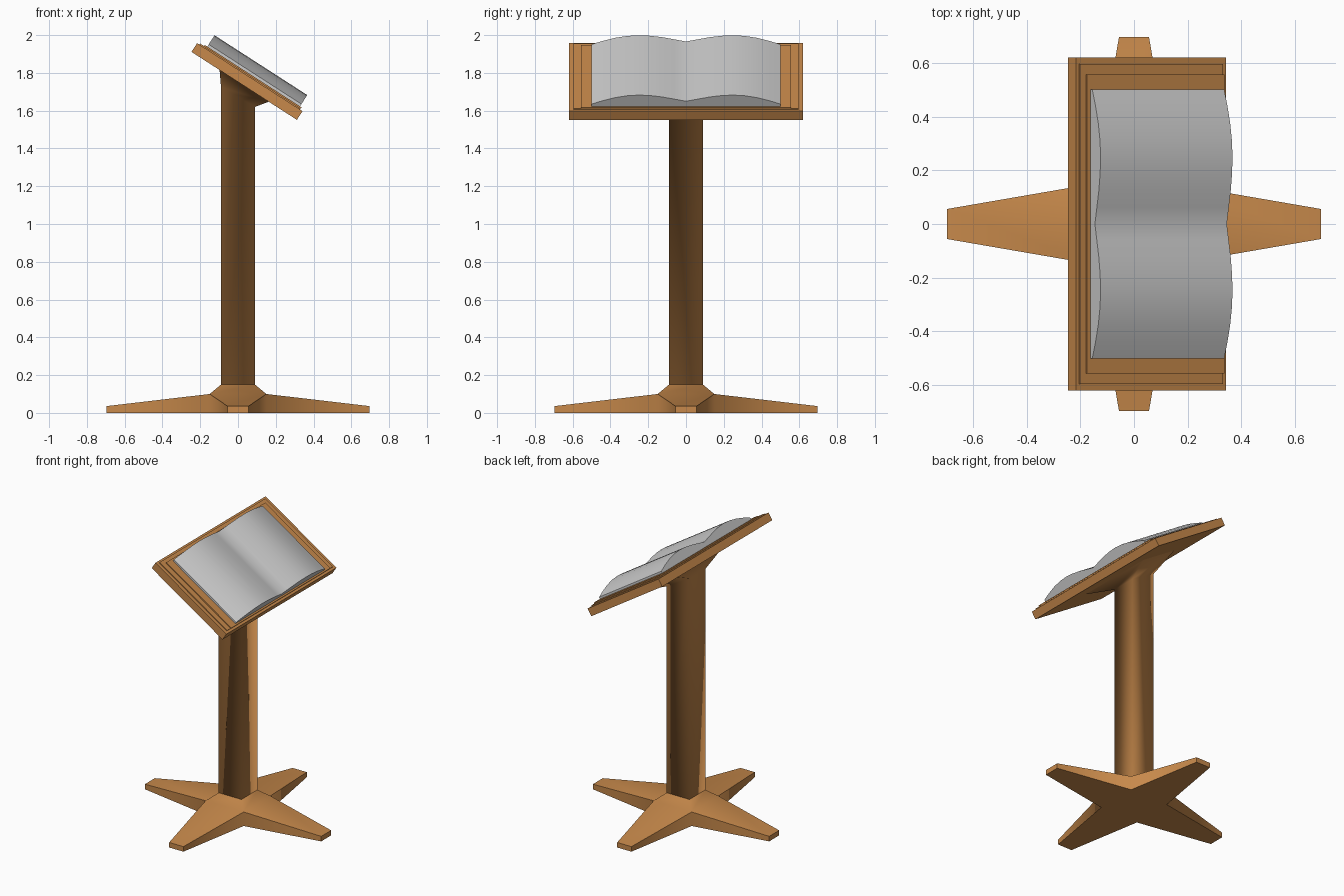
import bpy, bmesh, math
from mathutils import Matrix, Vector

if "Cube" in bpy.data.objects:
    bpy.data.objects.remove(bpy.data.objects["Cube"])

wood = bpy.data.materials.new("wood")
wood.diffuse_color = (0.57, 0.25, 0.07, 1)
wood.use_nodes = True
wood.node_tree.nodes["Principled BSDF"].inputs["Base Color"].default_value = wood.diffuse_color

# Desk frame: local x runs down the slope, local z is the desk normal
TILT = math.radians(32.8)
DESK = Matrix.Translation((0.0625, 0, 1.7775)) @ Matrix.Rotation(TILT, 4, 'Y')


def finish(name, bm, mat=None, angle=None, matrix=None):
    bmesh.ops.remove_doubles(bm, verts=bm.verts, dist=1e-5)
    bmesh.ops.recalc_face_normals(bm, faces=bm.faces)
    me = bpy.data.meshes.new(name)
    bm.to_mesh(me)
    bm.free()
    ob = bpy.data.objects.new(name, me)
    bpy.context.collection.objects.link(ob)
    if mat:
        me.materials.append(mat)
    if matrix:
        ob.matrix_world = matrix
    if angle:
        bpy.ops.object.select_all(action='DESELECT')
        ob.select_set(True)
        bpy.context.view_layer.objects.active = ob
        bpy.ops.object.shade_smooth_by_angle(angle=math.radians(angle))
    return ob


def loft(bm, rings, caps=True):
    """Join rings of points with quads."""
    loops = [[bm.verts.new(p) for p in r] for r in rings]
    for a, b in zip(loops, loops[1:]):
        for i in range(len(a)):
            j = (i + 1) % len(a)
            bm.faces.new((a[i], a[j], b[j], b[i]))
    if caps:
        bm.faces.new(loops[0])
        bm.faces.new(loops[-1])


def rect(x0, x1, y, z0, z1=None):
    z1 = z0 if z1 is None else z1
    return [(x0, -y, z0), (x1, -y, z1), (x1, y, z1), (x0, y, z0)]


def slab(name, x0, x1, y, z0, z1):
    bm = bmesh.new()
    loft(bm, [rect(x0, x1, y, z0), rect(x0, x1, y, z1)])
    return finish(name, bm, wood, matrix=DESK)


# Base: sloped hub and four tapering legs
bm = bmesh.new()
loft(bm, [rect(-.15, .15, .15, .10), rect(-.09, .09, .09, .15)], caps=False)
hub = rect(-.15, .15, .15, 0)
bm.faces.new([bm.verts.new(p) for p in hub])
for k in range(4):
    rot = Matrix.Rotation(k * math.pi / 2, 3, 'Z')
    root = [(.15, -.15, 0), (.15, .15, 0), (.15, .15, .10), (.15, -.15, .10)]
    tip = [(.695, -.056, 0), (.695, .056, 0), (.695, .056, .036), (.695, -.056, .036)]
    rings = [[rot @ Vector(p) for p in r] for r in (root, tip)]
    loft(bm, rings, caps=False)
    bm.faces.new([bm.verts.new(p) for p in rings[1]])
bm.faces.new([bm.verts.new(p) for p in rect(-.09, .09, .09, .15)])
finish("base", bm, wood, 80)

# Square post flaring into the bracket under the desk
under = [DESK @ Vector(p) for p in rect(-.155, .155, .29, -.055)]
bm = bmesh.new()
loft(bm, [rect(-.09, .09, .09, .15), rect(-.09, .09, .09, 1.725, 1.62), under])
finish("post", bm, wood, 100)

# Desk board with two thin stepped panels
slab("desk_board", -.332, .332, .62, -.055, 0)
slab("outer_panel", -.318, .315, .595, 0, .007)
slab("inner_panel", -.292, .318, .557, .007, .014)

# Open book: two page humps along y
half = [(0, .046), (.06, .059), (.125, .073), (.19, .082), (.25, .085),
        (.31, .081), (.375, .069), (.44, .050), (.5, .028)]
top = [(-y, z) for y, z in reversed(half[1:])] + half
section = top + [(.5, .014), (-.5, .014)]
bm = bmesh.new()
loft(bm, [[(x, y, z) for y, z in section] for x in (-.277, .307)])
finish("open_book", bm, angle=30, matrix=DESK)
